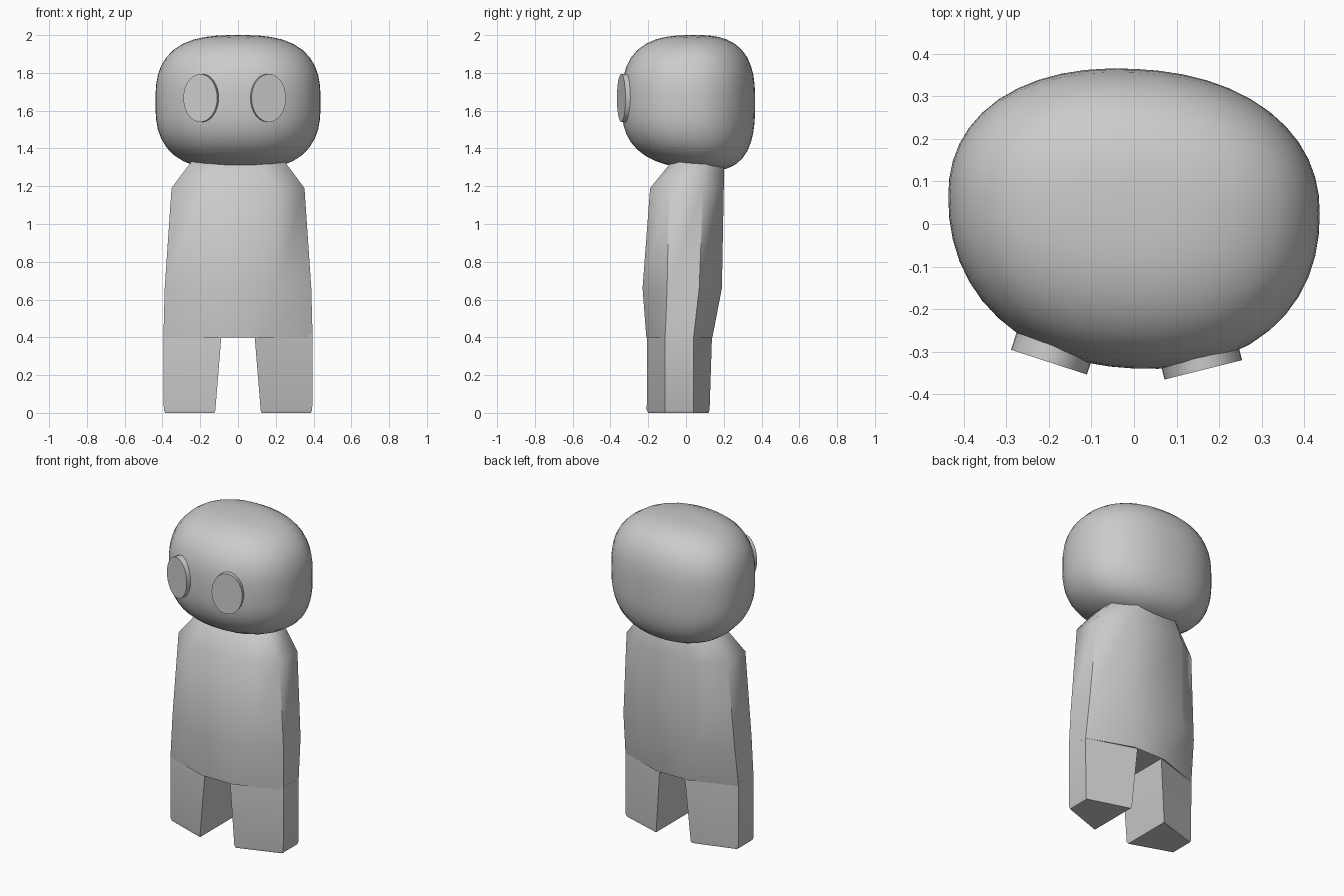
import bpy, bmesh, math
from mathutils import Matrix, Vector

if "Cube" in bpy.data.objects:
    bpy.data.objects.remove(bpy.data.objects["Cube"])


def finish(bm, name, angle):
    bmesh.ops.recalc_face_normals(bm, faces=bm.faces)
    mesh = bpy.data.meshes.new(name)
    bm.to_mesh(mesh)
    bm.free()
    ob = bpy.data.objects.new(name, mesh)
    bpy.context.collection.objects.link(ob)
    bpy.ops.object.select_all(action='DESELECT')
    ob.select_set(True)
    bpy.context.view_layer.objects.active = ob
    bpy.ops.object.shade_smooth_by_angle(angle=math.radians(angle))
    return ob


def loft(rings, name, angle):
    """Skin a stack of closed rings and cap both ends."""
    bm = bmesh.new()
    loops = [[bm.verts.new(p) for p in ring] for ring in rings]
    n = len(loops[0])
    for a, b in zip(loops, loops[1:]):
        for i in range(n):
            j = (i + 1) % n
            bm.faces.new((a[i], a[j], b[j], b[i]))
    bm.faces.new(loops[0])
    bm.faces.new(loops[-1])
    return finish(bm, name, angle)


# Head: cube grid pushed out to a rounded box, rounder at the front
bm = bmesh.new()
bmesh.ops.create_cube(bm, size=2)
bmesh.ops.subdivide_edges(bm, edges=bm.edges[:], cuts=11, use_grid_fill=True)
A, C = 2.2, 2.8
for v in bm.verts:
    d = Vector([math.tan(c * math.pi / 4) for c in v.co])
    r = ((abs(d.x) ** A + abs(d.y) ** A) ** (C / A) + abs(d.z) ** C) ** (1 / C)
    p = d / r
    x = p.x * 0.437
    y = 0.045 + p.y * (0.32 if p.y > 0 else 0.385) - 0.045 * x
    z = 1.645 + p.z * 0.355
    if p.z < 0:
        z -= 0.04 * p.y * -p.z      # underside dips toward the back
    v.co = (x, y, z)
finish(bm, "head", 60)

# Eyes: short oval discs turned outward
for name, x, y, turn in (("left_eye", -0.2, -0.325, -18), ("right_eye", 0.163, -0.343, 14)):
    bm = bmesh.new()
    bmesh.ops.create_cone(bm, cap_ends=True, segments=32, radius1=1, radius2=1, depth=1)
    bmesh.ops.transform(bm, verts=bm.verts, matrix=(
        Matrix.Translation((x, y, 1.667))
        @ Matrix.Rotation(math.radians(turn), 4, 'Z')
        @ Matrix.Diagonal((0.094, 0.08, 0.127, 1))
        @ Matrix.Translation((0, 0.5, 0))
        @ Matrix.Rotation(math.pi / 2, 4, 'X')))
    finish(bm, name, 30)


# Body: z, half width, side y range, front/back corner x, front y, back y
def body_ring(z, w, s0, s1, c, f, b):
    half = [(c, f), (w, s0), (w, s1), (c, b)]
    return [(x, y, z) for x, y in half] + [(-x, y, z) for x, y in reversed(half)]


loft([body_ring(*r) for r in (
    (0.40, 0.395, -0.11, 0.04, 0.11, -0.21, 0.14),
    (0.66, 0.388, -0.10, 0.07, 0.20, -0.23, 0.19),
    (1.19, 0.352, -0.09, 0.09, 0.19, -0.19, 0.20),
    (1.30, 0.27, -0.05, 0.10, 0.14, -0.10, 0.20),
    (1.40, 0.19, 0.00, 0.10, 0.10, -0.02, 0.18))], "body", 55)

# Legs: tapered four-sided columns, mirrored
for name, s in (("right_leg", 1), ("left_leg", -1)):
    rings = []
    for z, inner, outer, f, b in ((0.0, 0.125, 0.385, -0.20, 0.12),
                                  (0.015, 0.12, 0.393, -0.208, 0.125),
                                  (0.42, 0.087, 0.395, -0.205, 0.138)):
        rings.append([(s * inner, f, z), (s * outer, -0.11, z),
                      (s * outer, 0.04, z), (s * inner, b, z)])
    loft(rings, name, 50)
